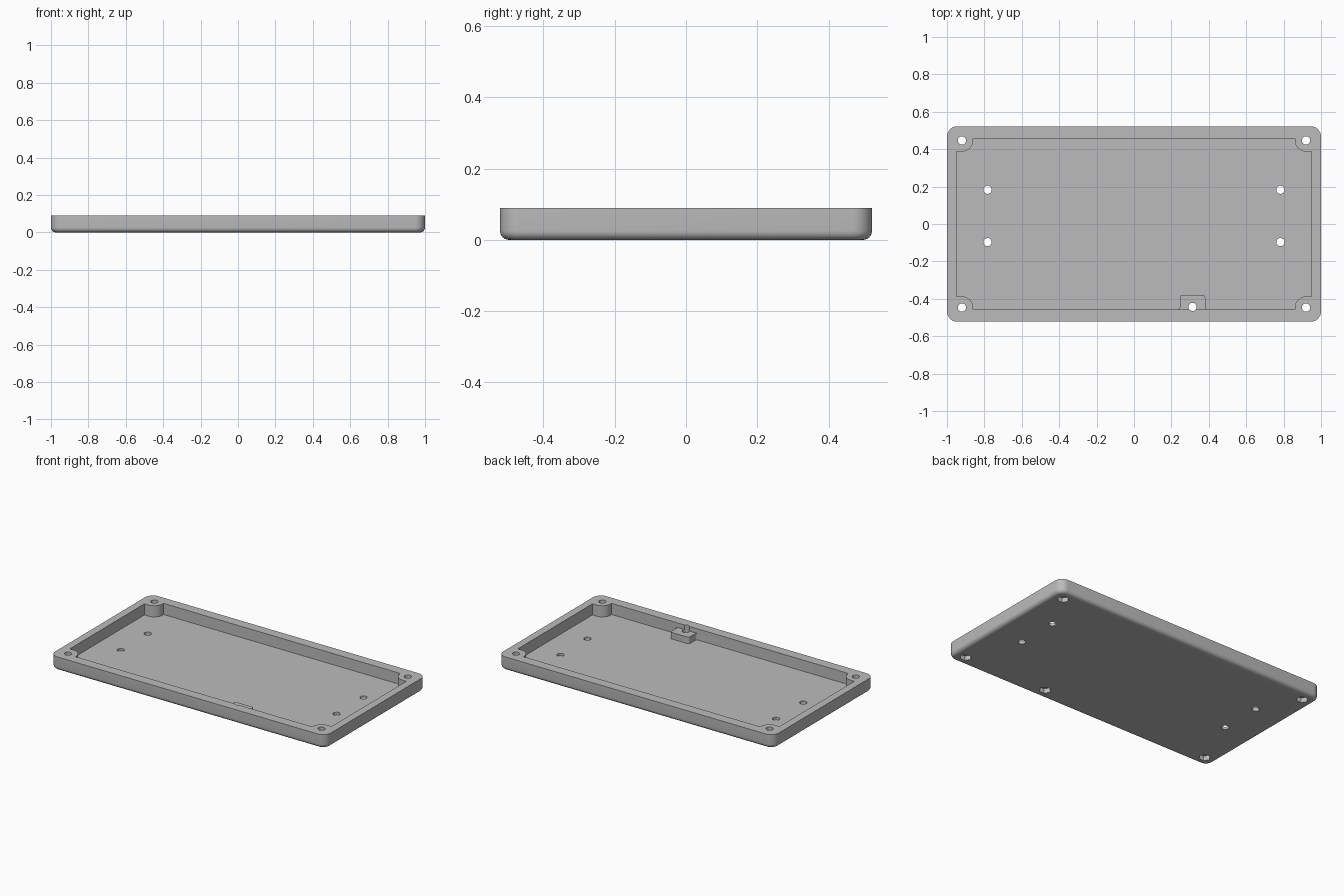
import bpy, bmesh
from math import sin, cos, pi

cube = bpy.data.objects.get("Cube")
if cube:
    bpy.data.objects.remove(cube)

HALF_X, HALF_Y, HEIGHT, FLOOR = 1.0, 0.522, 0.09, 0.017
IN_X, IN_Y = 0.95, 0.457
SCREW_X, SCREW_Y, POST_R = 0.92, 0.447, 0.06
TAB_X, TAB_TOP = 0.313, 0.06

grey = bpy.data.materials.new("light grey plastic")
grey.use_nodes = True
grey.diffuse_color = (0.5, 0.5, 0.5, 1)
grey.node_tree.nodes["Principled BSDF"].inputs["Base Color"].default_value = (0.5, 0.5, 0.5, 1)


def arc(cx, cy, r, start, end, n=8):
    """Points on an arc, angles in quarter turns."""
    angles = [(start + (end - start) * i / n) * pi / 2 for i in range(n + 1)]
    return [(cx + r * cos(a), cy + r * sin(a)) for a in angles]


def rounded_rect(hx, hy, r):
    pts = []
    for q, (sx, sy) in enumerate([(1, 1), (-1, 1), (-1, -1), (1, -1)]):
        pts += arc(sx * (hx - r), sy * (hy - r), r, q, q + 1)
    return pts


def loft(name, rings):
    """Solid through a stack of (z, outline) rings."""
    bm = bmesh.new()
    loops = [[bm.verts.new((x, y, z)) for x, y in pts] for z, pts in rings]
    n = len(loops[0])
    for a, b in zip(loops, loops[1:]):
        for i in range(n):
            j = (i + 1) % n
            bm.faces.new((a[i], a[j], b[j], b[i]))
    bm.faces.new(loops[0][::-1])
    bm.faces.new(loops[-1])
    bmesh.ops.recalc_face_normals(bm, faces=bm.faces)
    mesh = bpy.data.meshes.new(name)
    bm.to_mesh(mesh)
    bm.free()
    mesh.materials.append(grey)
    obj = bpy.data.objects.new(name, mesh)
    bpy.context.collection.objects.link(obj)
    return obj


def prism(name, pts, z0, z1):
    return loft(name, [(z0, pts), (z1, pts)])


def combine(target, tool, operation):
    mod = target.modifiers.new(tool.name, "BOOLEAN")
    mod.operation, mod.solver, mod.object = operation, "EXACT", tool
    bpy.context.view_layer.objects.active = target
    bpy.ops.object.modifier_apply(modifier=mod.name)
    bpy.data.objects.remove(tool)


# Outer shell with a rounded bottom edge
FILLET = 0.025
rings = []
for i in range(7):
    a = i / 6 * pi / 2
    inset = FILLET * (1 - sin(a))
    rings.append((FILLET * (1 - cos(a)),
                  rounded_rect(HALF_X - inset, HALF_Y - inset, 0.055 - inset)))
rings.append((HEIGHT, rounded_rect(HALF_X, HALF_Y, 0.055)))
tray = loft("tray", rings)

# Cavity that leaves a screw post in each corner
quarter = [(IN_X, SCREW_Y - POST_R)] + arc(SCREW_X, SCREW_Y, POST_R, -1, -2)
quarter.append((SCREW_X - POST_R, IN_Y))
outline = []
for sx, sy in [(1, 1), (-1, 1), (-1, -1), (1, -1)]:
    part = [(sx * x, sy * y) for x, y in quarter]
    outline += part if sx * sy > 0 else part[::-1]
combine(tray, prism("cavity_cutter", outline, FLOOR, HEIGHT + 0.1), "DIFFERENCE")

# Low screw tab on the front wall, flared where it meets the wall
W, R = 0.068, 0.012
side = [(W + R, -IN_Y - 0.02)] + arc(W + R, -IN_Y + R, R, 3, 2, 4)
side += arc(W - R, -0.38 - R, R, 0, 1, 4)
tab = [(TAB_X + x, y) for x, y in side] + [(TAB_X - x, y) for x, y in side[::-1]]
combine(tray, prism("front_tab", tab, FLOOR / 2, TAB_TOP), "UNION")

# Screw holes with hexagonal nut pockets underneath
screws = [(sx * SCREW_X, sy * SCREW_Y) for sx in (-1, 1) for sy in (-1, 1)]
screws.append((TAB_X, -0.443))
for x, y in screws:
    combine(tray, prism("screw_cutter", arc(x, y, 0.022, 0, 4, 24)[:-1], -0.1, 0.2), "DIFFERENCE")
    combine(tray, prism("nut_cutter", arc(x, y, 0.036, 0, 4, 6)[:-1], -0.1, 0.03), "DIFFERENCE")

# Mounting holes through the floor
for x in (-0.783, 0.783):
    for y in (0.183, -0.097):
        combine(tray, prism("mount_cutter", arc(x, y, 0.022, 0, 4, 24)[:-1], -0.1, 0.2), "DIFFERENCE")

bpy.ops.object.select_all(action="DESELECT")
tray.select_set(True)
bpy.context.view_layer.objects.active = tray
bpy.ops.object.shade_smooth_by_angle(angle=pi / 6)
